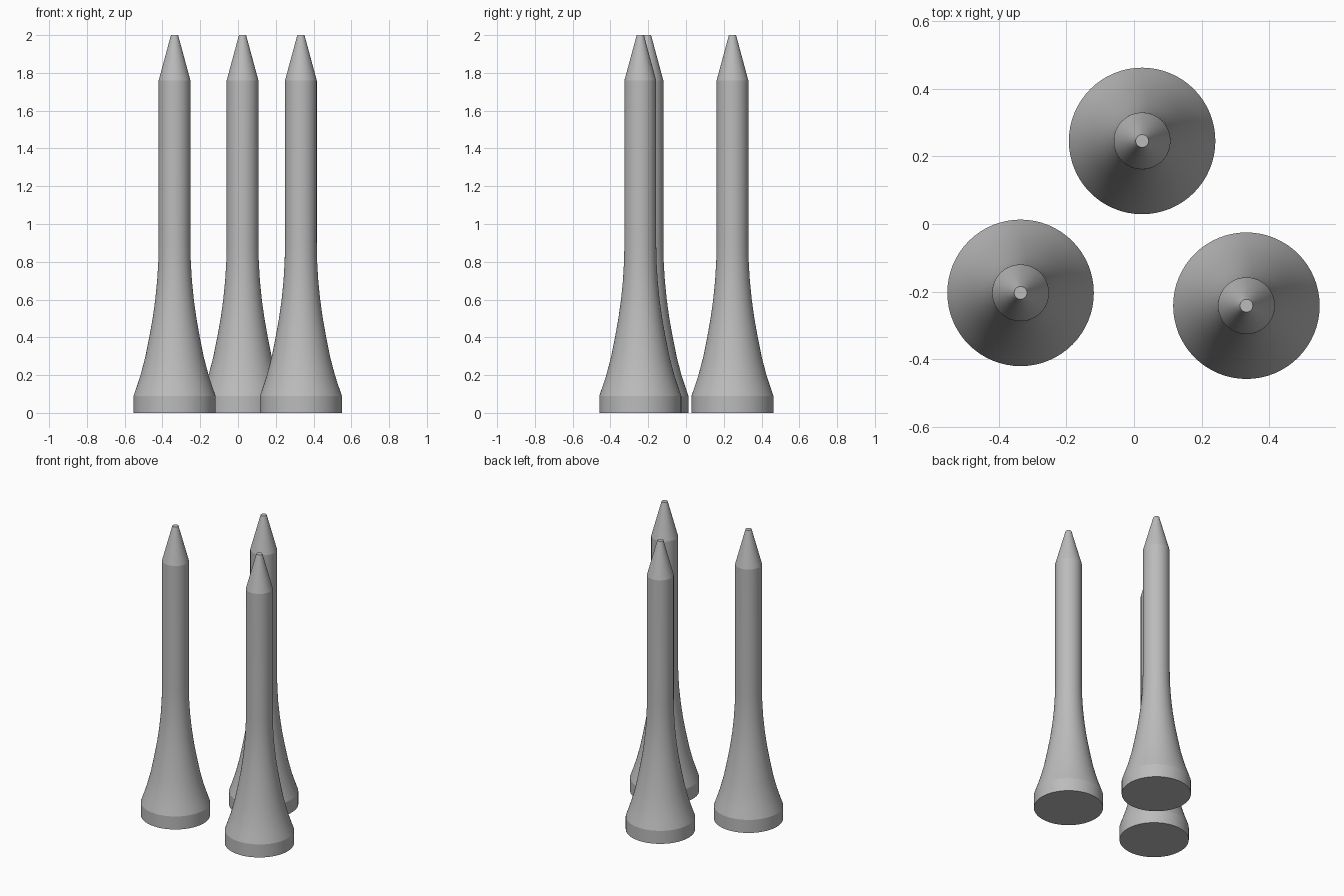
import bpy
import bmesh
import math

cube = bpy.data.objects.get("Cube")
if cube:
    bpy.data.objects.remove(cube, do_unlink=True)

grey = bpy.data.materials.new("plain_grey")
grey.use_nodes = True
colour = (0.5, 0.5, 0.5, 1)
grey.diffuse_color = colour
grey.node_tree.nodes["Principled BSDF"].inputs["Base Color"].default_value = colour

# Half outline of a tee standing on its head: radius, height
PROFILE = [
    (0, 0), (0.217, 0), (0.217, 0.09), (0.198, 0.145), (0.18, 0.2),
    (0.155, 0.295), (0.134, 0.4), (0.116, 0.5), (0.102, 0.6),
    (0.092, 0.7), (0.086, 0.8), (0.084, 0.9), (0.084, 1.76),
    (0.019, 2), (0, 2),
]


def make_tee(name, x, y):
    bm = bmesh.new()
    verts = [bm.verts.new((r, 0, z)) for r, z in PROFILE]
    edges = [bm.edges.new(pair) for pair in zip(verts, verts[1:])]
    bmesh.ops.spin(bm, geom=verts + edges, cent=(0, 0, 0), axis=(0, 0, 1),
                   angle=math.tau, steps=64)
    bmesh.ops.remove_doubles(bm, verts=bm.verts, dist=0.0005)
    bmesh.ops.recalc_face_normals(bm, faces=bm.faces)
    mesh = bpy.data.meshes.new(name)
    bm.to_mesh(mesh)
    bm.free()
    mesh.materials.append(grey)
    tee = bpy.data.objects.new(name, mesh)
    tee.location = (x, y, 0)
    bpy.context.collection.objects.link(tee)
    bpy.ops.object.select_all(action="DESELECT")
    tee.select_set(True)
    bpy.context.view_layer.objects.active = tee
    # Smooth flare, with crisp rims at the base and the tip
    bpy.ops.object.shade_smooth_by_angle(angle=math.radians(14))


make_tee("back_tee", 0.024, 0.246)
make_tee("right_tee", -0.336, -0.204)
make_tee("left_tee", 0.333, -0.242)
